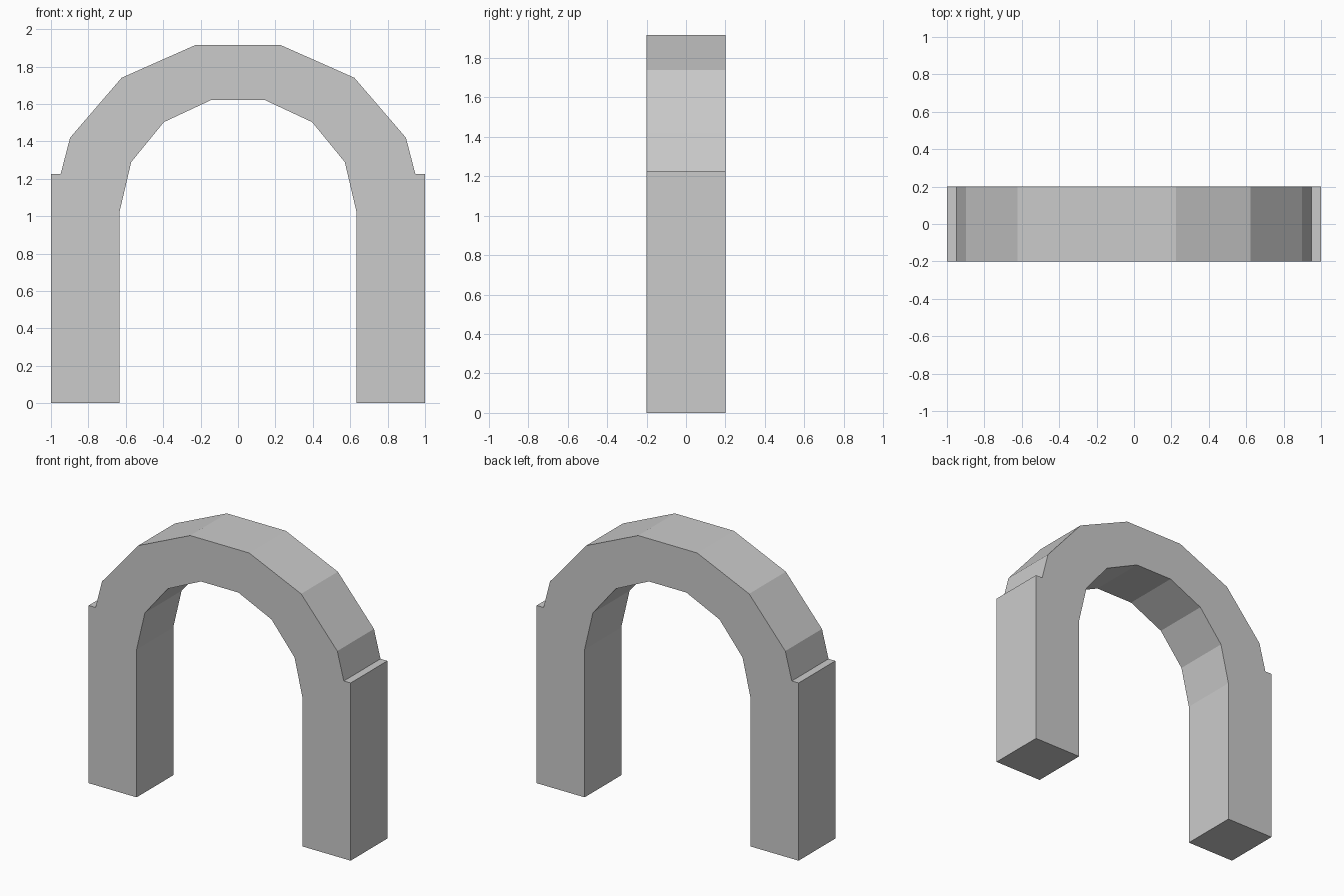
import bpy, bmesh

if "Cube" in bpy.data.objects:
    bpy.data.objects.remove(bpy.data.objects["Cube"])

DEPTH = 0.40

# Right half of the front outline: outer edge upward, inner edge upward (x, z)
outer = [(1.0, 0.0), (1.0, 1.226), (0.948, 1.226), (0.898, 1.419),
         (0.622, 1.74), (0.225, 1.916)]
inner = [(0.634, 0.0), (0.634, 1.021), (0.571, 1.289),
         (0.396, 1.503), (0.143, 1.621)]


def mirrored(points):
    """Continue a right-half line down the left side."""
    return points + [(-x, z) for x, z in reversed(points)]


# Archway: closed outline extruded through its depth
outline = mirrored(outer) + mirrored(inner)[::-1]
bm = bmesh.new()
front = bm.faces.new([bm.verts.new((x, -DEPTH / 2, z)) for x, z in outline])
result = bmesh.ops.extrude_face_region(bm, geom=[front], use_keep_orig=True)
back = [v for v in result["geom"] if isinstance(v, bmesh.types.BMVert)]
bmesh.ops.translate(bm, verts=back, vec=(0, DEPTH, 0))
bmesh.ops.recalc_face_normals(bm, faces=bm.faces)

mesh = bpy.data.meshes.new("archway")
bm.to_mesh(mesh)
bm.free()
bpy.context.collection.objects.link(bpy.data.objects.new("archway", mesh))
